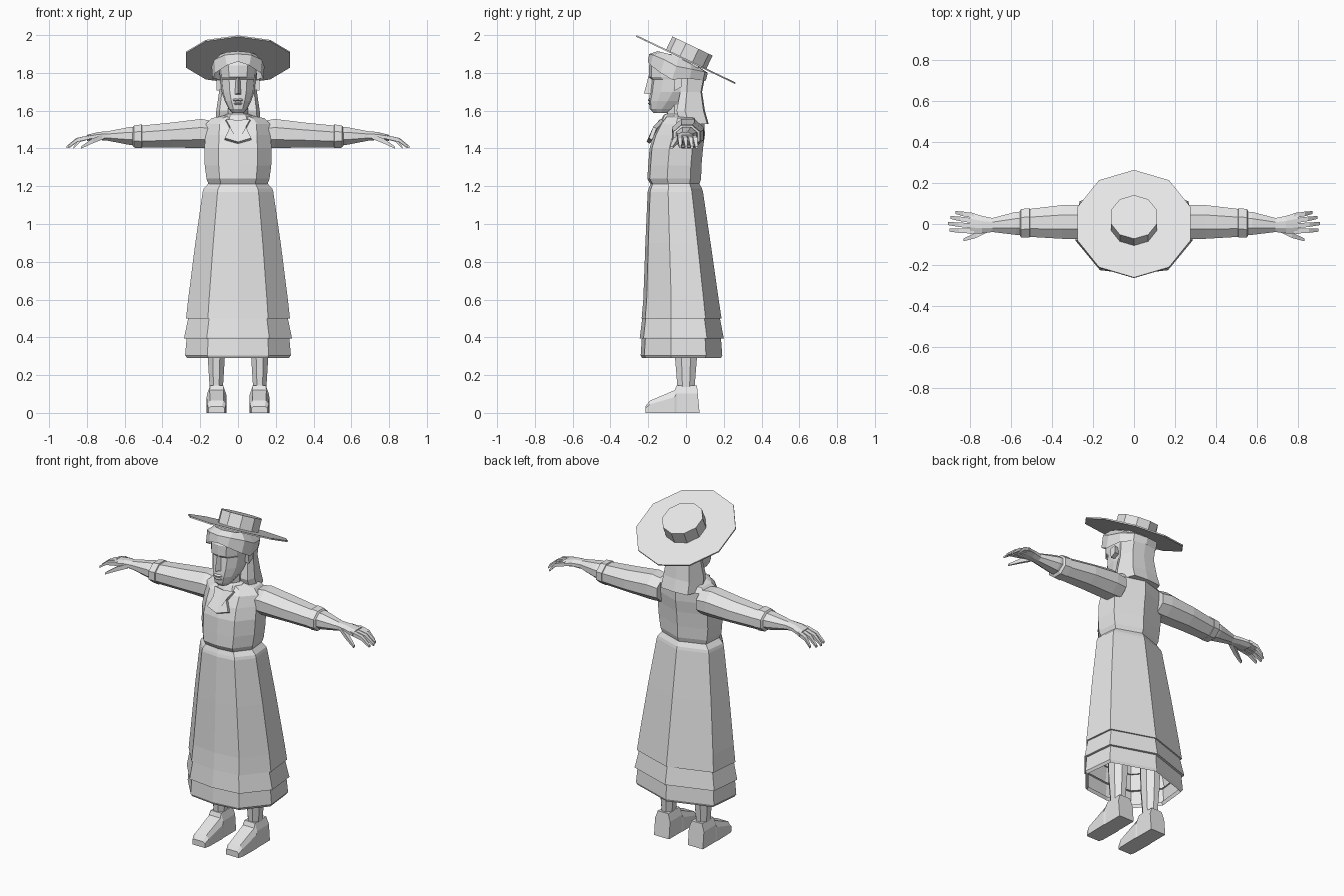
import bpy, bmesh, math
from mathutils import Matrix, Vector

if "Cube" in bpy.data.objects:
    bpy.data.objects.remove(bpy.data.objects["Cube"])

grey = bpy.data.materials.new("light_grey")
grey.use_nodes = True
grey.diffuse_color = (0.8, 0.8, 0.8, 1)
grey.node_tree.nodes["Principled BSDF"].inputs["Base Color"].default_value = (0.8, 0.8, 0.8, 1)


def finish(name, bm):
    bmesh.ops.recalc_face_normals(bm, faces=bm.faces)
    mesh = bpy.data.meshes.new(name)
    bm.to_mesh(mesh)
    bm.free()
    mesh.materials.append(grey)
    ob = bpy.data.objects.new(name, mesh)
    bpy.context.collection.objects.link(ob)
    return ob


def loft(name, rings, start=True, end=True):
    """Skin closed rings of points in order, with optional end caps."""
    bm = bmesh.new()
    loops = [[bm.verts.new(p) for p in ring] for ring in rings]
    for a, b in zip(loops, loops[1:]):
        n = len(a)
        for i in range(n):
            j = (i + 1) % n
            bm.faces.new((a[i], a[j], b[j], b[i]))
    if start:
        bm.faces.new(loops[0])
    if end:
        bm.faces.new(loops[-1])
    return finish(name, bm)


def mirrored(half):
    """Close a half ring that starts and ends on x = 0."""
    return half + [(-x, y, z) for x, y, z in half[-2:0:-1]]


def level(z, w, front, back, shape):
    """Horizontal ring: shape holds (width fraction, depth fraction)."""
    return mirrored([(w * u, front + (back - front) * t, z) for u, t in shape])


def across(x, y, z, hy, hz, sides=8):
    """Ring facing along x."""
    k = 1 / math.cos(math.pi / sides)
    angles = [(i + 0.5) * math.tau / sides for i in range(sides)]
    return [(x, y + hy * k * math.cos(a), z + hz * k * math.sin(a)) for a in angles]


DRESS = [(0, 0), (.58, .045), (1, .37), (.93, .8), (0, 1)]
FACE = [(0, 0), (.5, .05), (.9, .24), (1, .5), (.8, .95), (0, 1)]

# Dress: skirt with two frill tiers, then the bodice
skirt = [(.50, .258, -.225, .175), (.50, .275, -.235, .188), (.60, .264, -.226, .173),
         (.90, .226, -.215, .13), (1.17, .187, -.203, .09), (1.187, .182, -.198, .085),
         (1.215, .156, -.187, .07)]
loft("skirt", [level(*r, DRESS) for r in skirt], False, False)
tier_1 = [(.395, .262, -.22, .175), (.395, .286, -.245, .2), (.50, .264, -.232, .18)]
tier_2 = [(.31, .262, -.225, .175), (.29, .27, -.232, .185), (.305, .28, -.24, .192),
          (.395, .272, -.234, .185)]
loft("upper_frill", [level(*r, DRESS) for r in tier_1], False, False)
loft("lower_frill", [level(*r, DRESS) for r in tier_2], False, False)
bodice = [(1.21, .156, -.187, .07), (1.24, .167, -.205, .08), (1.31, .176, -.2, .082),
          (1.40, .178, -.193, .09), (1.47, .172, -.172, .1), (1.53, .17, -.14, .098),
          (1.56, .14, -.115, .075), (1.575, .07, -.105, .03)]
loft("bodice", [level(*r, DRESS) for r in bodice])

# Neck, collar and neckerchief
loft("neck", [level(z, .052, f, .01, DRESS) for z, f in ((1.54, -.1), (1.66, -.105))])
collar = [(1.545, .085, -.135, .03), (1.575, .072, -.12, .03), (1.582, .06, -.11, .025)]
loft("collar", [level(*r, DRESS) for r in collar])
outline = [(0, 1.545, -.135), (.065, 1.55, -.125), (.042, 1.51, -.165),
           (.07, 1.45, -.187), (.0, 1.43, -.2)]
bm = bmesh.new()
front = [bm.verts.new((x, y, z)) for x, z, y in outline]
left = [bm.verts.new((-v.co.x, v.co.y, v.co.z)) for v in front[1:4]]
bm.faces.new(front)
bm.faces.new([front[0], *left, front[4]])
scarf = finish("neckerchief", bm)
solid = scarf.modifiers.new("thickness", "SOLIDIFY")
solid.thickness = .02
solid.offset = 0

# Head: jaw up to the brow and crown
head = [(1.588, .032, -.172, -.09), (1.61, .05, -.192, -.06), (1.65, .07, -.197, 0),
        (1.70, .087, -.19, .05), (1.765, .094, -.182, .07), (1.778, .096, -.197, .07),
        (1.84, .1, -.196, .08), (1.90, .085, -.155, .05)]
loft("head", [level(*r, FACE) for r in head])
nose = [[(-.02, -.18, 1.685), (.02, -.18, 1.685), (0, -.222, 1.692)],
        [(-.009, -.18, 1.785), (.009, -.18, 1.785), (0, -.198, 1.785)]]
loft("nose", nose)
for name, z, w, depth in (("upper_lip", 1.656, .028, -.203), ("lower_lip", 1.638, .024, -.202)):
    loft(name, [level(z + dz, w, depth + dy, -.16, FACE)
                for dz, dy in ((-.008, .01), (0, 0), (.008, .01))])

# Hair: fringe cap and long fall at the back
edge = [(0, -.202, 1.86), (.06, -.187, 1.84), (.12, -.135, 1.80), (.135, -.075, 1.765),
        (.118, .02, 1.77), (.08, .09, 1.76), (0, .105, 1.76)]
bulge = [(0, -.195, 1.90), (.07, -.175, 1.895), (.125, -.115, 1.87), (.14, -.05, 1.835),
         (.125, .03, 1.82), (.08, .1, 1.805), (0, .115, 1.80)]
crown = [(0, -.15, 1.915), (.06, -.13, 1.91), (.09, -.09, 1.90), (.095, -.04, 1.88),
         (.09, .02, 1.85), (.06, .07, 1.83), (0, .085, 1.82)]
loft("hair_cap", [mirrored(r) for r in (edge, bulge, crown)], False, True)
fall = [(1.80, .1, -.03, .105), (1.70, .1, -.03, .085), (1.60, .115, -.05, .1),
        (1.53, .12, -.03, .12)]
loft("hair_fall", [level(*r, [(0, 0), (.85, 0), (1, .3), (.75, .95), (0, 1)]) for r in fall])

# Straw hat: thin ten-sided brim and crown, tipped back
tilt = Matrix.Translation((0, 0, 1.87)) @ Matrix.Rotation(math.radians(-25.5), 4, "X")


def disc(r, h):
    return [tilt @ Vector((r * math.sin(i * math.tau / 10), r * math.cos(i * math.tau / 10), h))
            for i in range(10)]


loft("hat_brim", [disc(.29, -.004), disc(.29, .004)])
loft("hat_crown", [disc(.118, 0), disc(.118, .08)])

# Paired parts
sleeve = [(.13, .01, 1.475, .08, .07), (.195, .01, 1.479, .085, .077),
          (.35, .01, 1.471, .082, .066), (.52, .005, 1.462, .067, .058)]
cuff = [(.505, .005, 1.464, .06, .05), (.51, .005, 1.464, .072, .063),
        (.55, .003, 1.463, .07, .059), (.56, .003, 1.463, .052, .045)]
forearm = [(.53, .003, 1.465, .058, .048), (.575, .003, 1.466, .056, .047),
           (.69, -.005, 1.466, .034, .025), (.74, -.003, 1.466, .042, .021),
           (.80, .005, 1.456, .053, .016)]
tips = [(.87, .056, 1.405), (.895, .032, 1.406), (.907, .002, 1.407), (.9, -.03, 1.408)]
boot = [(-.215, .042, .035, .05), (-.19, .05, .065, .05), (-.06, .053, .12, .05),
        (-.05, .05, .145, .05), (.055, .05, .145, .05), (.07, .046, 0, .05)]
for side, s in (("left", 1), ("right", -1)):
    def flip(ring):
        return [(s * x, y, z) for x, y, z in ring]

    for part, rings in (("sleeve", sleeve), ("cuff", cuff), ("forearm_and_hand", forearm)):
        loft(f"{side}_{part}", [flip(across(*r)) for r in rings])
    for i, (x, y, z) in enumerate(tips):
        base = .04 - .025 * i
        path = [across(.78, base, 1.461, .012, .011, 4),
                across(.78 + (x - .78) * .6, base + (y - base) * .6, 1.445, .011, .01, 4),
                across(x, y, z, .007, .006, 4)]
        loft(f"{side}_finger_{i + 1}", [flip(r) for r in path])
    thumb = [(.71, -.025, 1.463, .014, .013), (.77, -.055, 1.44, .013, .013),
             (.83, -.077, 1.405, .007, .006)]
    loft(f"{side}_thumb", [flip(across(*r, 4)) for r in thumb])

    # Ears, legs and ankle boots
    ear = [[(x, -.05 + dy * k, 1.735 + dz * k) for dy, dz in
            ((-.015, .03), (.025, .035), (.025, -.01), (-.01, -.03))]
           for x, k in ((.085, .8), (.115, 1))]
    loft(f"{side}_ear", [flip(r) for r in ear])
    leg = []
    for z, w, d in ((.62, .05, .07), (.29, .045, .058), (.13, .035, .045)):
        pts = [(math.cos(a), math.sin(a)) for a in
               [(i + .5) * math.tau / 8 for i in range(8)]]
        leg.append([(s * .115 + w * 1.08 * u, d * 1.08 * v, z) for u, v in pts])
    loft(f"{side}_leg", leg)
    foot = []
    for y, w, top, _ in boot[:4] + [(.058, .05, .145, 0)]:
        foot.append([(s * .113 + u * w, y, top * h) for u, h in
                     ((-1, 0), (1, 0), (1, .7), (.7, 1), (-.7, 1), (-1, .7))])
    foot.append([(x, y + .014 * (1 - z / .145), z) for x, y, z in foot.pop()])
    loft(f"{side}_boot", foot)
